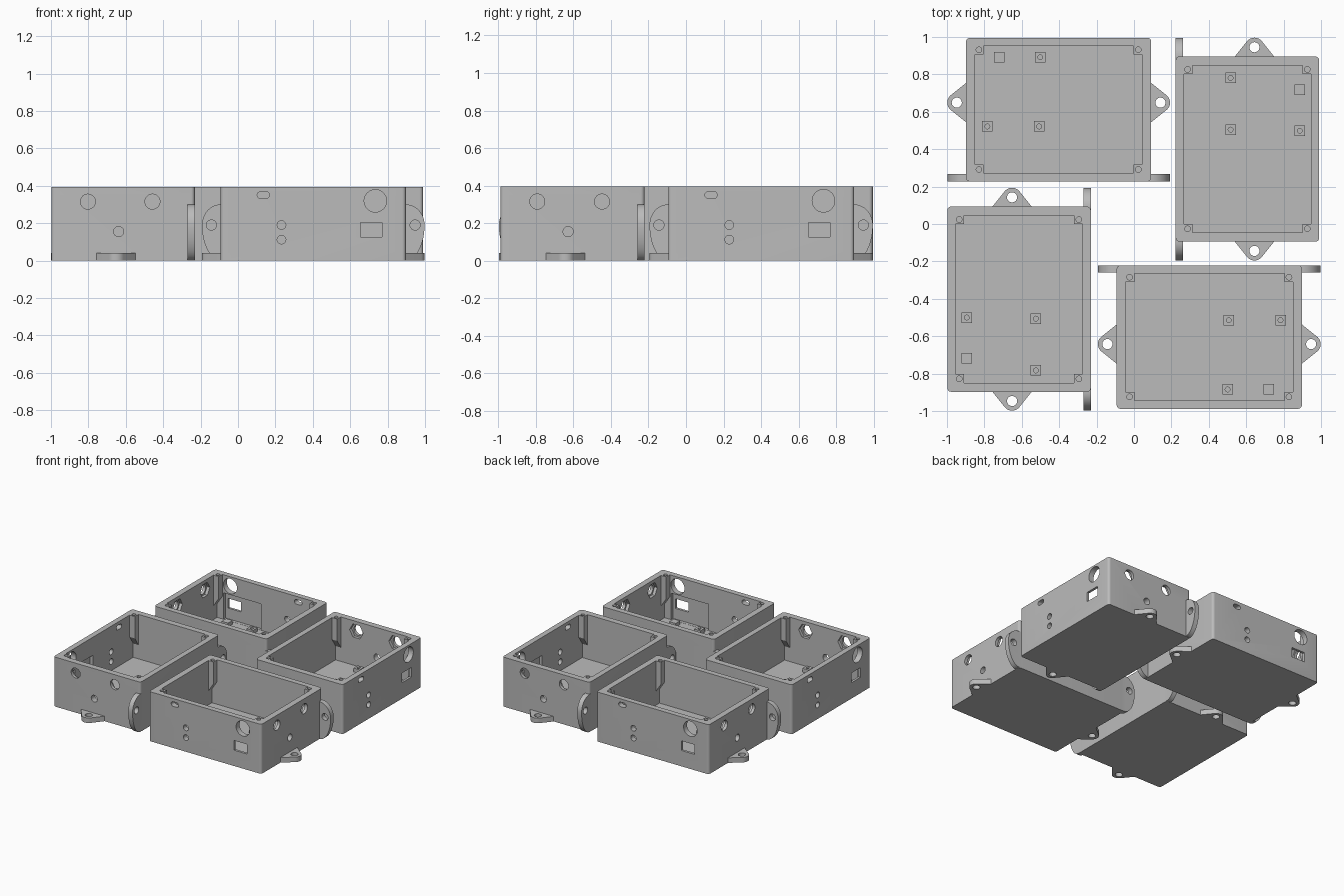
import bpy, bmesh, math

if "Cube" in bpy.data.objects:
    bpy.data.objects.remove(bpy.data.objects["Cube"])

HX, HY, H = 0.495, 0.3835, 0.394      # outer half sizes and height
IX, IY, FLOOR = 0.447, 0.34, 0.04     # cavity half sizes and floor thickness

grey = bpy.data.materials.new("grey_plastic")
grey.diffuse_color = (0.5, 0.5, 0.5, 1)
grey.use_nodes = True
grey.node_tree.nodes["Principled BSDF"].inputs["Base Color"].default_value = grey.diffuse_color


def prism(bm, pts, axis, lo, hi):
    """Extrude a 2D outline along an axis."""
    def place(u, v, w):
        return {'z': (u, v, w), 'y': (u, w, v), 'x': (w, u, v)}[axis]
    a = [bm.verts.new(place(u, v, lo)) for u, v in pts]
    b = [bm.verts.new(place(u, v, hi)) for u, v in pts]
    n = len(pts)
    bm.faces.new(a)
    bm.faces.new(b[::-1])
    for i in range(n):
        bm.faces.new((a[i], b[i], b[(i + 1) % n], a[(i + 1) % n]))


def rect(u0, u1, v0, v1):
    return [(u0, v0), (u1, v0), (u1, v1), (u0, v1)]


def arc(cu, cv, ru, rv, a0, a1, n):
    return [(cu + ru * math.cos(math.radians(a0 + (a1 - a0) * i / n)),
             cv + rv * math.sin(math.radians(a0 + (a1 - a0) * i / n)))
            for i in range(n + 1)]


def circle(cu, cv, r, n=32):
    return arc(cu, cv, r, r, 0, 360, n)[:-1]


def make(name, parts):
    bm = bmesh.new()
    for p in parts:
        prism(bm, *p)
    bmesh.ops.recalc_face_normals(bm, faces=bm.faces[:])
    me = bpy.data.meshes.new(name)
    bm.to_mesh(me)
    bm.free()
    me.materials.append(grey)
    ob = bpy.data.objects.new(name, me)
    bpy.context.collection.objects.link(ob)
    return ob


def flip(pts, s):
    return [(u * s, v) for u, v in pts]


# outer shell with rounded upright corners
r = 0.02
outline = []
for cx, cy, a in ((1, 1, 0), (-1, 1, 90), (-1, -1, 180), (1, -1, 270)):
    outline += arc(cx * (HX - r), cy * (HY - r), r, r, a, a + 90, 6)
box = make("enclosure", [(outline, 'z', 0, H)])

cavity = make("cavity_cutter", [(rect(-IX, IX, -IY, IY), 'z', FLOOR, H + 0.1)])

# bottom tabs and back ears on both ends
ear_x, tab_y, ear_z = 0.5445, -0.0375, 0.19
tab = [(0.47, tab_y - 0.105), (HX, tab_y - 0.105)] + \
    arc(ear_x, tab_y, 0.051, 0.051, -50, 50, 14) + \
    [(HX, tab_y + 0.105), (0.47, tab_y + 0.105)]
ear = [(0.475, 0.001)] + arc(HX, ear_z, 0.1, ear_z - 0.001, -90, 0, 14) + \
    arc(HX, ear_z, 0.1, 0.11, 0, 90, 14)[1:] + [(0.475, ear_z + 0.11)]
tabs, holes = [], []
for s in (1, -1):
    tabs += [(flip(tab, s), 'z', 0, 0.04), (flip(ear, s), 'y', HY - 0.038, HY)]
    holes += [(circle(s * ear_x, tab_y, 0.027), 'z', -0.05, 0.08),
              (circle(s * ear_x, ear_z, 0.027), 'y', HY - 0.08, HY + 0.05)]
mounts = make("mounting_tabs", tabs)

# hanging corner posts with tapered undersides, and floor bosses
posts = []
for sx in (1, -1):
    for sy in (1, -1):
        prof = [(IX + 0.015, H), (IX - 0.046, H), (IX - 0.046, 0.22),
                (IX, 0.15), (IX + 0.015, 0.15)]
        y0, y1 = sorted((sy * (IY - 0.046), sy * (IY + 0.015)))
        posts.append((flip(prof, sx), 'y', y0, y1))
        holes.append((circle(sx * 0.426, sy * 0.32, 0.015, 20), 'z', H - 0.1, H + 0.05))
for i, (x, y) in enumerate(((0.104, 0.09), (0.381, 0.09), (0.098, -0.28), (0.317, -0.28))):
    posts.append((rect(x - 0.028, x + 0.028, y - 0.028, y + 0.028), 'z', FLOOR - 0.015, FLOOR + 0.03))
    if i < 3:
        holes.append((circle(x, y, 0.013, 20), 'z', FLOOR + 0.005, FLOOR + 0.1))
inner = make("posts_and_bosses", posts)

# front wall openings: slot, indicator holes, large round hole, window
slot = arc(-0.252, 0.35, 0.018, 0.018, -90, 90, 10) + arc(-0.282, 0.35, 0.018, 0.018, 90, 270, 10)
for pts in (slot, circle(-0.17, 0.19, 0.023), circle(-0.17, 0.112, 0.023),
            circle(0.332, 0.319, 0.06, 40), rect(0.2525, 0.3675, 0.126, 0.203)):
    holes.append((pts, 'y', -HY - 0.05, -IY + 0.03))
# end wall openings
for y, z, rad in ((-0.188, 0.315, 0.04), (0.157, 0.315, 0.04), (-0.0235, 0.155, 0.027)):
    holes.append((circle(y, z, rad), 'x', IX - 0.03, HX + 0.02))
hole_cutter = make("hole_cutter", holes)

# hexagonal nut pockets and the board recess on the inside
recess = [(circle(y, 0.315, 0.06, 6), 'x', IX - 0.02, IX + 0.024) for y in (-0.188, 0.157)]
recess.append((rect(0.06, 0.39, FLOOR + 0.001, 0.25), 'y', -IY - 0.024, -IY + 0.02))
recess_cutter = make("recess_cutter", recess)

# combine the solids
for other, op in ((cavity, 'DIFFERENCE'), (mounts, 'UNION'), (inner, 'UNION'),
                  (recess_cutter, 'DIFFERENCE'), (hole_cutter, 'DIFFERENCE')):
    m = box.modifiers.new(other.name, 'BOOLEAN')
    m.operation, m.solver, m.object = op, 'EXACT', other
bpy.context.view_layer.update()
mesh = bpy.data.meshes.new_from_object(box.evaluated_get(bpy.context.evaluated_depsgraph_get()))
mesh.name = "enclosure_mesh"
mesh.materials.clear()
mesh.materials.append(grey)
for p in mesh.polygons:
    p.material_index = 0
box.modifiers.clear()
box.data = mesh
for ob in (cavity, mounts, inner, recess_cutter, hole_cutter):
    bpy.data.objects.remove(ob)

bpy.context.view_layer.objects.active = box
box.select_set(True)
bpy.ops.object.shade_smooth_by_angle(angle=math.radians(30))

# four enclosures arranged in a pinwheel
box.name = "front_enclosure"
box.location = (0.4025, -0.6045, 0)
for name, x, y, turn in (("right_enclosure", 0.6065, 0.4005, 90),
                         ("back_enclosure", -0.403, 0.6115, 180),
                         ("left_enclosure", -0.6145, -0.402, 270)):
    ob = box.copy()
    ob.name = name
    ob.location = (x, y, 0)
    ob.rotation_euler = (0, 0, math.radians(turn))
    bpy.context.collection.objects.link(ob)
